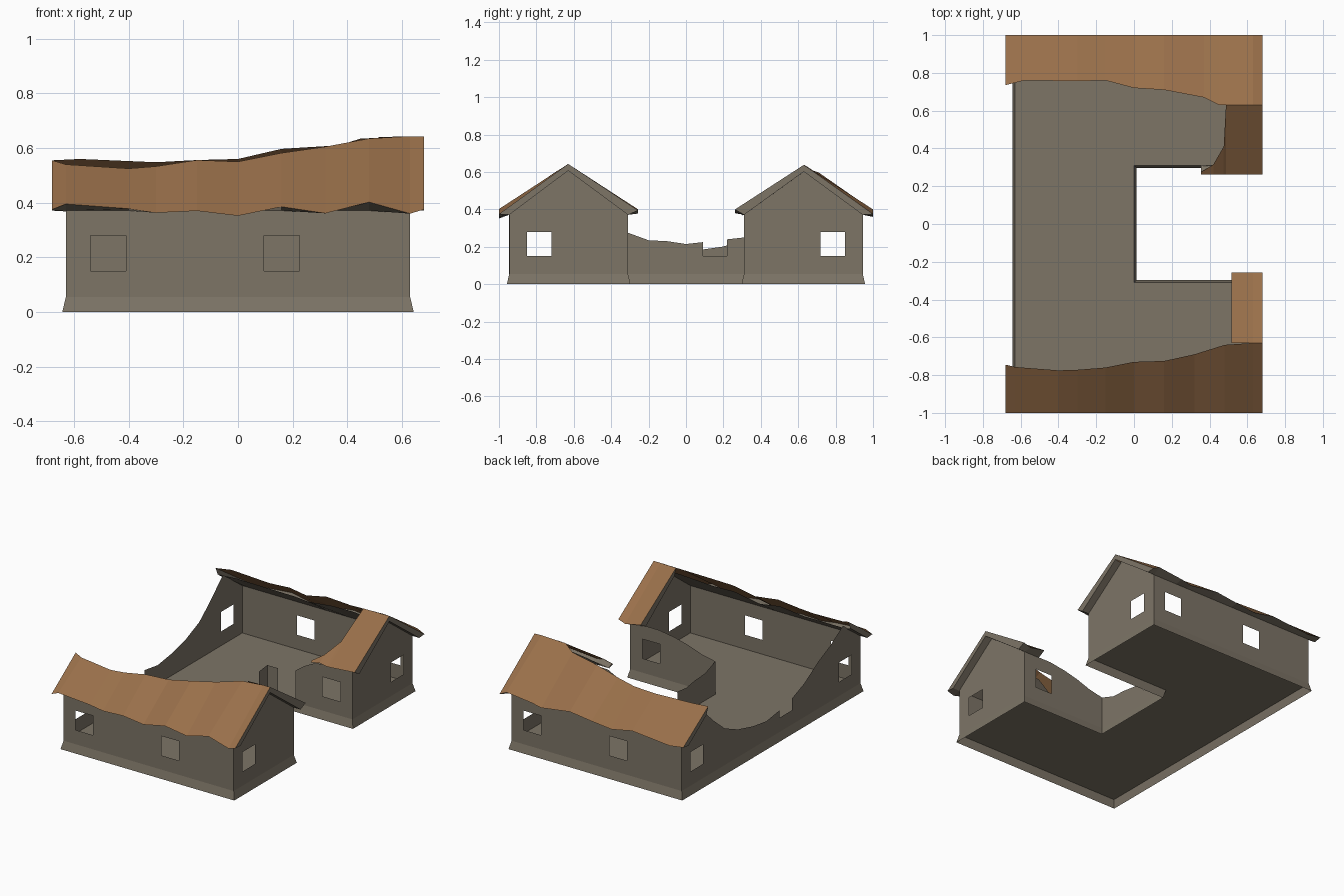
import bpy, bmesh
from mathutils import Vector

if "Cube" in bpy.data.objects:
    bpy.data.objects.remove(bpy.data.objects["Cube"])


def material(name, rgb):
    m = bpy.data.materials.new(name)
    m.diffuse_color = (*rgb, 1)
    m.use_nodes = True
    m.node_tree.nodes["Principled BSDF"].inputs["Base Color"].default_value = m.diffuse_color
    return m


STONE = material("grey stone", (0.205, 0.176, 0.134))
BROWN = material("brown roofing", (0.318, 0.16, 0.068))


def finish(name, bm, mats):
    me = bpy.data.meshes.new(name)
    bm.to_mesh(me)
    bm.free()
    for m in mats:
        me.materials.append(m)
    ob = bpy.data.objects.new(name, me)
    bpy.context.collection.objects.link(ob)
    return ob


def interp(profile, u):
    for (u0, z0), (u1, z1) in zip(profile, profile[1:]):
        if u0 - 1e-6 <= u <= u1 + 1e-6:
            return z0 + (z1 - z0) * (u - u0) / (u1 - u0)
    return profile[-1][1]


# Plan outline, anticlockwise, and the flared foot around it
F = 0.013
SKIRT = 0.055
PLAN = [(-.63, -.945), (.63, -.945), (.63, -.31), (0, -.31),
        (0, .31), (.63, .31), (.63, .945), (-.63, .945)]
FOOT = [(-.63 - F, -.945 - F), (.63 + F, -.945 - F), (.63 + F, -.31 + F), (F, -.31 + F),
        (F, .31 - F), (.63 + F, .31 - F), (.63 + F, .945 + F), (-.63 - F, .945 + F)]


def wall(name, i, profile, openings):
    """Thin wall on plan side i; profile is (coordinate, height); openings are (u0, u1, z0, z1)."""
    a, b = Vector(PLAN[i]), Vector(PLAN[(i + 1) % 8])
    fa, fb = Vector(FOOT[i]), Vector(FOOT[(i + 1) % 8])
    ax = 0 if abs(b.x - a.x) > abs(b.y - a.y) else 1
    us = {round(p[0], 4) for p in profile}
    for o in openings:
        us |= {o[0], o[1]}
    us = sorted(us, reverse=b[ax] < a[ax])
    bm = bmesh.new()

    def pt(u, z):
        t = (u - a[ax]) / (b[ax] - a[ax])
        p = fa.lerp(fb, t) if z <= 0 else a.lerp(b, t)
        return bm.verts.new((p.x, p.y, z))

    def quad(u0, u1, b0, b1, t0, t1):
        bm.faces.new([pt(u0, b0), pt(u1, b1), pt(u1, t1), pt(u0, t0)])

    for u0, u1 in zip(us, us[1:]):
        t0, t1 = interp(profile, u0), interp(profile, u1)
        quad(u0, u1, 0, 0, SKIRT, SKIRT)
        mid = (u0 + u1) / 2
        hole = [o for o in openings if o[0] < mid < o[1]]
        if not hole:
            quad(u0, u1, SKIRT, SKIRT, t0, t1)
            continue
        z0, z1 = hole[0][2:]
        if z0 > SKIRT:
            quad(u0, u1, SKIRT, SKIRT, z0, z0)
        if min(t0, t1) > z1:
            quad(u0, u1, z1, z1, t0, t1)
    bmesh.ops.remove_doubles(bm, verts=bm.verts, dist=1e-5)
    finish(name, bm, [STONE])


W = (.15, .28)  # window sill and head
H = .373        # wall top
flat = [(-.63, H), (.63, H)]
gable = [(.31, H), (.63, .61), (.945, H)]
wall("front_wall", 0, flat, [(-.54, -.41, *W), (.095, .225, *W)])
wall("back_wall", 6, flat, [(-.225, -.095, *W), (.41, .54, *W)])
wall("front_wing_gable", 1, [(-u, z) for u, z in reversed(gable)], [(-.85, -.72, *W)])
wall("back_wing_gable", 5, gable, [(.72, .85, *W)])

# Broken walls
wall("front_courtyard_wall", 2,
     [(0, .275), (.1, .295), (.2, .33), (.3, .355), (.42, H), (.63, H)],
     [(.41, .54, *W)])
wall("back_courtyard_wall", 4,
     [(0, .25), (.08, .25), (.21, .27), (.28, .32), (.36, .36), (.63, H)],
     [(.08, .21, SKIRT, 1), (.41, .54, *W)])
wall("courtyard_end_wall", 3,
     [(-.31, .275), (-.2, .235), (-.1, .23), (0, .215), (.09, .225), (.22, .24), (.31, .25)],
     [(.09, .22, *W)])
wall("broken_west_wall", 7,
     [(-.945, H), (-.76, .51), (-.63, .43), (-.5, .37), (-.35, .28), (-.21, .225),
      (-.09, .2), (.05, .18), (.19, .2), (.35, .24), (.49, .3), (.6, .39), (.74, .52), (.945, H)],
     [(-.85, -.72, *W), (-.22, -.09, *W), (.72, .85, *W)])

# Floor, raised to the top of the flared foot
bm = bmesh.new()
bm.faces.new([bm.verts.new((x, y, SKIRT - .001)) for x, y in PLAN])
finish("floor", bm, [STONE])


def roof_slope(name, s, y_wall, cols):
    """Brown sheet over a stone soffit and lining, closed at both ends.
    cols: (x, eave y, eave z, top y, top z, how far the lining reaches)."""
    bm = bmesh.new()
    rows = []
    for x, ye, ze, yt, zt, f in cols:
        eave, top = Vector((x, s * ye, ze)), Vector((x, s * yt, zt))
        foot = Vector((x, s * y_wall, H - .002))
        lining = foot.lerp(top - Vector((0, 0, .036)), f)
        rows.append([bm.verts.new(v) for v in (eave, top, lining, foot)])
    for r, q in zip(rows, rows[1:]):
        for i, k, mat in ((0, 1, 0), (2, 3, 1), (3, 0, 1)):
            face = bm.faces.new([r[i], r[k], q[k], q[i]])
            face.material_index = mat
            # face the sheet upwards and the lining downwards
            face.normal_update()
            if (face.normal.z > 0) != (mat == 0):
                face.normal_flip()
    for r in (rows[0], rows[-1]):
        bm.faces.new(r).material_index = 1
    finish(name, bm, [BROWN, STONE])


# Outer slopes: sagging eave and broken upper edge
front = [(-.68, .375, .745, .555), (-.63, .395, .757, .54), (-.4, .378, .775, .525),
         (-.3, .363, .772, .533), (-.15, .37, .76, .556), (0, .352, .73, .55),
         (.16, .385, .725, .582), (.32, .361, .69, .605), (.48, .402, .64, .635),
         (.63, .36, .63, .643), (.68, .375, .63, .643)]
back = [(-.68, .38, .735, .555), (-.58, .365, .76, .56), (-.3, .39, .757, .548),
        (-.15, .36, .76, .556), (0, .375, .72, .56), (.16, .395, .71, .597),
        (.37, .365, .67, .61), (.45, .38, .63, .635), (.63, .4, .63, .64), (.68, .375, .63, .638)]
reach = [.9, .75, .95, .7, .9, .75, .95, .8, 1, 1, 1]
for name, edge, s in (("front_roof", front, -1), ("back_roof", back, 1)):
    reach_here = reach[:len(edge) - 2] + [1, 1]
    roof_slope(name, s, .945, [(x, 1, ze, yt, zt, f)
                               for (x, ze, yt, zt), f in zip(edge, reach_here)])

# Surviving pieces of the inner slopes towards the courtyard
roof_slope("front_inner_roof", -1, .31,
           [(.515, .256, .4, .63, .64, .95), (.63, .256, .378, .63, .643, 1),
            (.68, .256, .395, .63, .643, 1)])
roof_slope("back_inner_roof", 1, .31,
           [(.355, .262, .38, .275, .39, .2), (.42, .262, .395, .315, .43, .5),
            (.475, .262, .385, .41, .495, .9), (.487, .262, .385, .63, .637, .95),
            (.68, .262, .4, .63, .638, 1)])
